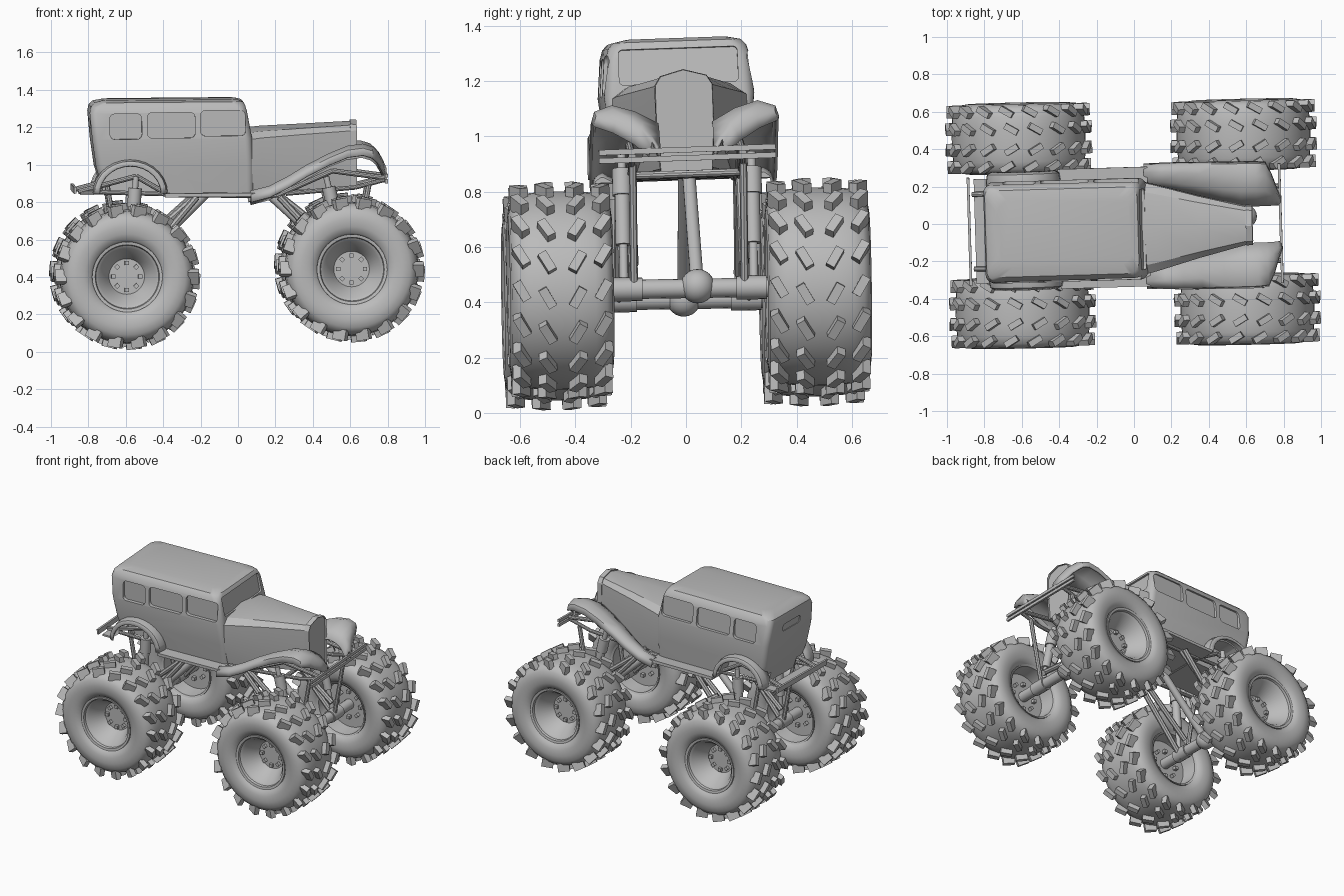
import bpy, bmesh
from math import radians, pi, sin, cos
from mathutils import Matrix, Vector

if "Cube" in bpy.data.objects:
    bpy.data.objects.remove(bpy.data.objects["Cube"])

GREY = (0.5, 0.5, 0.5, 1)
grey = bpy.data.materials.new("plain grey")
grey.use_nodes = True
grey.diffuse_color = GREY
grey.node_tree.nodes["Principled BSDF"].inputs["Base Color"].default_value = GREY

T, R = Matrix.Translation, Matrix.Rotation
# The body leans and turns a little on its suspension
BODY = (T((0, -0.017, 0.9)) @ R(radians(1.7), 4, 'Z') @ R(radians(2), 4, 'X')
        @ R(radians(-0.5), 4, 'Y') @ T((0, 0, -0.9)))


def finish(name, bm, matrix=Matrix(), angle=35, solid=0):
    bmesh.ops.recalc_face_normals(bm, faces=bm.faces)
    mesh = bpy.data.meshes.new(name)
    bm.to_mesh(mesh)
    bm.free()
    mesh.materials.append(grey)
    ob = bpy.data.objects.new(name, mesh)
    bpy.context.collection.objects.link(ob)
    ob.matrix_world = matrix
    if solid:
        mod = ob.modifiers.new("thickness", 'SOLIDIFY')
        mod.thickness, mod.offset = solid, 0
    if angle:
        bpy.ops.object.select_all(action='DESELECT')
        ob.select_set(True)
        bpy.context.view_layer.objects.active = ob
        bpy.ops.object.shade_smooth_by_angle(angle=radians(angle))
    return ob


def loft(bm, rings, caps=True, loop=False, wrap=True):
    """Bridge rings of points; return the end cap faces."""
    vs = [[bm.verts.new(p) for p in ring] for ring in rings]
    pairs = list(zip(vs, vs[1:])) + ([(vs[-1], vs[0])] if loop else [])
    n = len(vs[0])
    for a, b in pairs:
        for i in range(n if wrap else n - 1):
            j = (i + 1) % n
            bm.faces.new((a[i], a[j], b[j], b[i]))
    if caps:
        return [bm.faces.new(vs[0]), bm.faces.new(vs[-1])]


def box(bm, size, matrix, axis=None, bevel=0.025):
    """Box; with an axis, its edges along that axis are rounded."""
    made = bmesh.ops.create_cube(bm, size=1, matrix=Matrix.Diagonal((*size, 1)))["verts"]
    if axis is not None:
        edges = {e for v in made for e in v.link_edges
                 if abs((e.verts[0].co - e.verts[1].co)[axis]) > 0.01}
        out = bmesh.ops.bevel(bm, geom=list(edges), offset=bevel, segments=4,
                              profile=0.5, affect='EDGES')
        made = list({v for v in made if v.is_valid} | set(out["verts"]))
    bmesh.ops.transform(bm, matrix=matrix, verts=made)


def tube(bm, points, r, sides=10):
    for a, b in zip(points, points[1:]):
        a, b = Vector(a), Vector(b)
        d = b - a
        m = T((a + b) / 2) @ d.to_track_quat('Z', 'Y').to_matrix().to_4x4()
        bmesh.ops.create_cone(bm, cap_ends=True, segments=sides, radius1=r,
                              radius2=r, depth=d.length, matrix=m)


def lathe(bm, profile, n=48, **kw):
    loft(bm, [[(r * cos(2 * pi * i / n), y, r * sin(2 * pi * i / n))
               for i in range(n)] for r, y in profile], **kw)


# Cab: rounded plan outlines stacked upward (z, back, front, half width, corner)
def plan(z, x0, x1, hw, r):
    ring = []
    for k, (cx, cy) in enumerate(((x1 - r, hw - r), (x0 + r, hw - r),
                                  (x0 + r, r - hw), (x1 - r, r - hw))):
        for i in range(6):
            a = pi / 2 * (k + i / 5)
            ring.append((cx + r * cos(a), cy + r * sin(a), z))
    return ring


bm = bmesh.new()
loft(bm, [plan(*row) for row in (
    (0.85, -0.72, 0.08, 0.235, 0.04), (1.0, -0.765, 0.08, 0.255, 0.04),
    (1.15, -0.785, 0.07, 0.272, 0.04), (1.29, -0.797, 0.045, 0.26, 0.04),
    (1.325, -0.79, 0.036, 0.25, 0.05), (1.345, -0.77, 0.025, 0.232, 0.06),
    (1.356, -0.72, -0.01, 0.18, 0.07))])
cab = finish("cab", bm, BODY, 30)

# Recessed windows and rear wheel arches
bm = bmesh.new()
for s in (1, -1):
    for x0, x1, z in ((-0.69, -0.52, 1.218), (-0.49, -0.235, 1.223), (-0.205, 0.035, 1.232)):
        box(bm, (x1 - x0, 0.2, 0.135), T(((x0 + x1) / 2, s * 0.348, z)), 1)
    bmesh.ops.create_cone(bm, cap_ends=True, segments=32, radius1=0.18, radius2=0.18,
                          depth=0.3, matrix=T((-0.585, s * 0.3, 0.84)) @ R(pi / 2, 4, 'X'))
box(bm, (0.1, 0.43, 0.13), T((0.086, 0, 1.262)) @ R(radians(-10), 4, 'Y'), 0, 0.015)
box(bm, (0.1, 0.2, 0.05), T((-0.835, 0, 1.23)), 0, 0.015)
cutter = finish("opening_cutter", bm, BODY, 0)
cutter.hide_render = True
mod = cab.modifiers.new("openings", 'BOOLEAN')
mod.object, mod.solver = cutter, 'EXACT'
bpy.ops.object.select_all(action='DESELECT')
cab.select_set(True)
bpy.context.view_layer.objects.active = cab
bpy.context.view_layer.update()
bpy.ops.object.modifier_apply(modifier=mod.name)
bpy.data.objects.remove(cutter)
bpy.ops.object.shade_smooth_by_angle(angle=radians(30))


# Hood and grille share one peaked section
def hood_ring(x, hw, bottom, shoulder, top):
    half = [(hw * 0.9, bottom), (hw, (bottom + shoulder) / 2), (hw, shoulder),
            (hw * 0.8, shoulder + 0.6 * (top - shoulder))]
    return ([(x, y, z) for y, z in half] + [(x, 0, top)]
            + [(x, -y, z) for y, z in reversed(half)])


bm = bmesh.new()
loft(bm, [hood_ring(0.04, 0.25, 0.86, 1.14, 1.2), hood_ring(0.12, 0.23, 0.86, 1.15, 1.208),
          hood_ring(0.35, 0.165, 0.87, 1.165, 1.218), hood_ring(0.61, 0.1, 0.88, 1.18, 1.23)])
finish("hood", bm, BODY, 25)
bm = bmesh.new()
front = loft(bm, [hood_ring(0.6, 0.106, 0.87, 1.18, 1.238),
                  hood_ring(0.635, 0.103, 0.87, 1.18, 1.235)])[1]
bmesh.ops.inset_region(bm, faces=[front], thickness=0.014)
bmesh.ops.translate(bm, verts=front.verts, vec=(-0.015, 0, 0))
finish("grille", bm, BODY, 25)

# Fenders and running boards
for s, side in ((1, "left"), (-1, "right")):
    bm = bmesh.new()
    rings = []
    for x, z, yi, yo in ((0.06, 0.845, 0.2, 0.33), (0.16, 0.87, 0.19, 0.333),
                         (0.26, 0.92, 0.17, 0.335), (0.36, 0.98, 0.15, 0.335),
                         (0.48, 1.04, 0.12, 0.335), (0.58, 1.08, 0.1, 0.335),
                         (0.66, 1.09, 0.1, 0.334), (0.71, 1.075, 0.1, 0.33),
                         (0.74, 1.05, 0.1, 0.265), (0.765, 1.005, 0.1, 0.19),
                         (0.785, 0.96, 0.1, 0.14)):
        w = yo - yi
        rings.append([(x, s * yi, z - 0.05), (x, s * (yi + w * 0.35), z - 0.005),
                      (x, s * (yi + w * 0.7), z + 0.02), (x, s * (yo - 0.01), z),
                      (x, s * yo, z - 0.035)])
    loft(bm, rings, caps=False, wrap=False)
    finish(side + "_front_fender", bm, BODY, 50, 0.012)
    bm = bmesh.new()
    rings = []
    for i in range(15):
        a = pi * i / 14
        rings.append([(-0.585 + r * cos(a), s * y, 0.86 + r * 0.9 * sin(a))
                      for y, r in ((0.21, 0.19), (0.26, 0.195), (0.3, 0.188), (0.312, 0.165))])
    loft(bm, rings, caps=False, wrap=False)
    finish(side + "_rear_fender", bm, BODY, 50, 0.012)
    bm = bmesh.new()
    box(bm, (0.48, 0.1, 0.02), T((-0.16, s * 0.27, 0.85)))
    finish(side + "_running_board", bm, BODY, 0)

    # Frame rail with raised tubes over each axle
    bm = bmesh.new()
    y = s * 0.2
    tube(bm, [(-0.86, y, 0.87), (-0.55, y, 0.95), (-0.38, y, 0.85), (0.2, y, 0.84),
              (0.5, y, 0.97), (0.78, y, 0.93)], 0.014)
    tube(bm, [(-0.86, y, 0.87), (-0.3, y, 0.85)], 0.012)
    tube(bm, [(0.25, y, 0.85), (0.62, y, 0.88), (0.78, y, 0.92)], 0.012)
    finish(side + "_frame_rail", bm, BODY)

bm = bmesh.new()
for x in (-0.7, -0.38, -0.1, 0.2, 0.5):
    tube(bm, [(x, -0.2, 0.86), (x, 0.2, 0.86)], 0.014)
finish("frame_crossbars", bm, BODY)

# Bumpers
bm = bmesh.new()
for z in (0.915, 0.945):
    box(bm, (0.014, 0.64, 0.02), T((0.785, 0, z)))
finish("front_bumper", bm, BODY, 0)
bm = bmesh.new()
box(bm, (0.014, 0.58, 0.035), T((-0.88, 0, 0.88)))
box(bm, (0.07, 0.56, 0.012), T((-0.815, 0, 0.86)))
finish("rear_bumper", bm, BODY, 0)


# Wheel along y, with s pointing outward
def wheel(name, s, matrix):
    bm = bmesh.new()
    half = [(0.18, 0.145), (0.195, 0.17), (0.23, 0.184), (0.27, 0.188),
            (0.31, 0.182), (0.338, 0.16), (0.352, 0.12), (0.358, 0.06)]
    lathe(bm, half + [(r, -y) for r, y in reversed(half)], caps=False, loop=True)
    finish(name + "_tyre", bm, matrix, 60)
    bm = bmesh.new()
    lathe(bm, [(0.095, s * 0.03), (0.152, s * 0.14), (0.168, s * 0.15), (0.172, s * 0.165),
               (0.188, s * 0.168), (0.188, -s * 0.168), (0.175, -s * 0.16), (0.165, -s * 0.06)])
    for i in range(8):
        for r, y in ((0.072, 0.035), (0.09, -0.07)):
            box(bm, (0.022, 0.03, 0.022), R(i * pi / 4, 4, 'Y') @ T((r, s * y, 0)))
    finish(name + "_rim", bm, matrix)
    bm = bmesh.new()
    count = 18
    for i in range(count):
        for y, r, shift in ((0.148, 0.354, 0), (0.055, 0.362, 0.2)):
            for k in (1, -1):
                a = 2 * pi * (i + shift) / count
                box(bm, (0.058, 0.033, 0.076), R(a, 4, 'Y') @ T((r, k * y, 0))
                    @ R(radians(-30 * k), 4, 'X'))
    finish(name + "_tread_lugs", bm, matrix, 0)


# Axles, wheels and suspension at each end
for d, end, x, z, diff in ((1, "front", 0.596, 0.45, 0.03), (-1, "rear", -0.606, 0.41, 0)):
    axle = T((x, 0.002 + 0.01 * d, z)) @ R(radians(1.3), 4, 'Z') @ R(radians(0.9), 4, 'X')
    wheel(end + "_left_wheel", 1, axle @ T((0, 0.466, 0)))
    wheel(end + "_right_wheel", -1, axle @ T((0, -0.466, 0)))
    bm = bmesh.new()
    tube(bm, [(0, -0.4, 0), (0, 0.4, 0)], 0.035, 16)
    for s in (1, -1):
        tube(bm, [(0, s * 0.17, 0), (0, s * 0.28, 0)], 0.043, 16)
    bmesh.ops.create_uvsphere(bm, u_segments=20, v_segments=12, radius=0.062,
                              matrix=T((0, diff, diff / 4)))
    finish(end + "_axle", bm, axle, 40)
    bm = bmesh.new()
    tube(bm, [(0, diff, 0), (-0.45 * d, diff / 2, 0.86 - z)], 0.024, 14)
    finish(end + "_driveshaft", bm, axle)
    for s, side in ((1, "left"), (-1, "right")):
        bm = bmesh.new()
        for y, start, stop in ((0.2, 0.09, 0.84), (0.235, -0.03, 0.83)):
            tube(bm, [(0, s * y, start), (-0.38 * d, s * y, stop - z)], 0.018, 8)
        tube(bm, [(0.02 * d, s * 0.2, 0.02), (0.1 * d, s * 0.2, 0.9 - z)], 0.014, 8)
        finish(f"{end}_{side}_links", bm, axle)
        bm = bmesh.new()
        lower = Vector((-0.02 * d, s * 0.235, 0.02))
        upper = Vector((-0.13 if d > 0 else 0.055, s * 0.235, 0.94 - z))
        for a, b, r in ((0, 1, 0.016), (0.3, 0.85, 0.028), (0.68, 0.88, 0.036)):
            tube(bm, [lower.lerp(upper, a), lower.lerp(upper, b)], r, 14)
        finish(f"{end}_{side}_shock", bm, axle)
